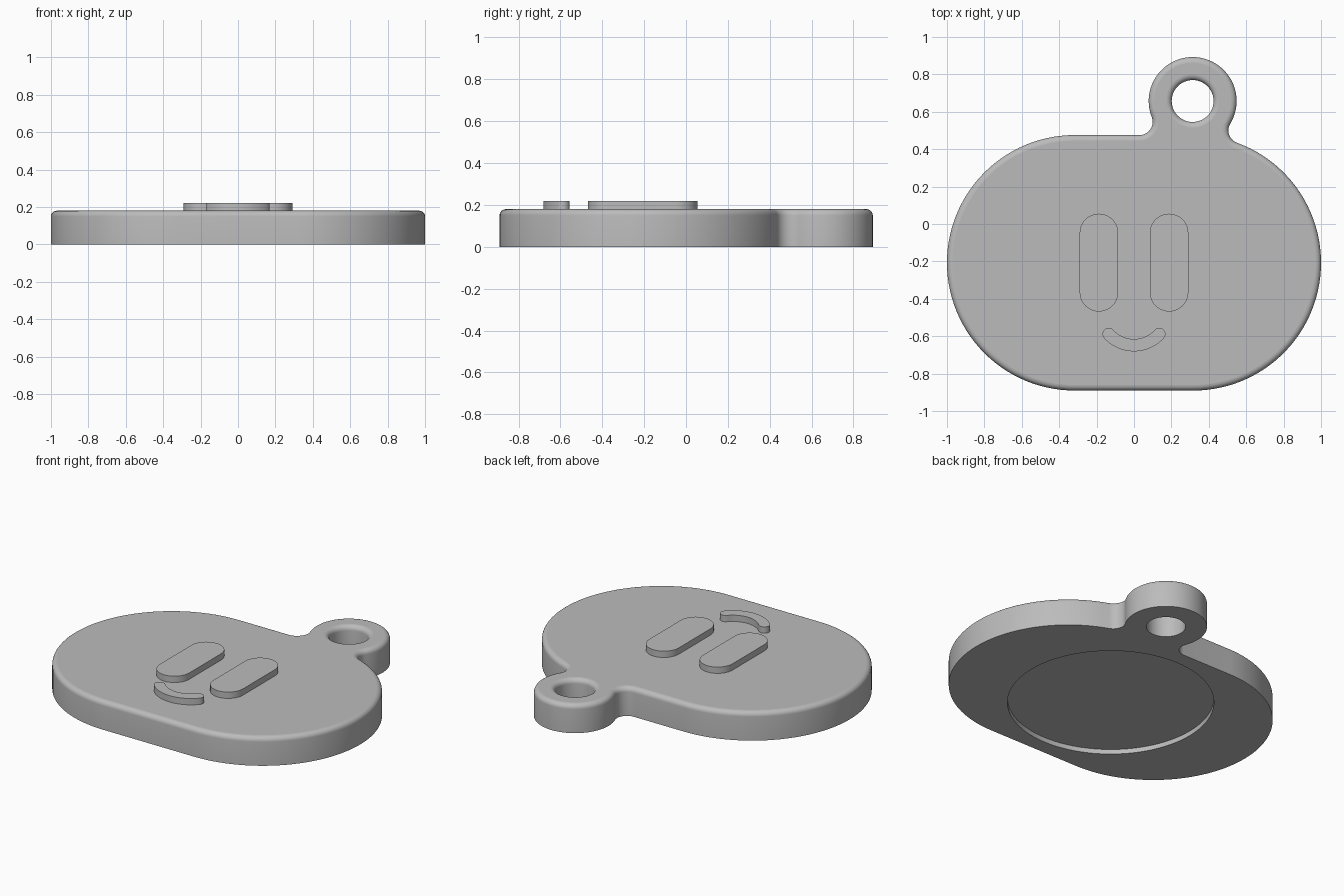
import bpy, bmesh
from math import sin, cos, pi, atan2, sqrt, tau
from mathutils import Vector

if "Cube" in bpy.data.objects:
    bpy.data.objects.remove(bpy.data.objects["Cube"], do_unlink=True)

grey = bpy.data.materials.new("light_grey")
grey.use_nodes = True
COLOUR = (0.5, 0.5, 0.5, 1)
grey.diffuse_color = COLOUR
grey.node_tree.nodes["Principled BSDF"].inputs["Base Color"].default_value = COLOUR


def arc(c, r, a0, a1, n):
    """Points along an arc from angle a0 to a1, ends included."""
    return [Vector((c[0] + r * cos(a0 + (a1 - a0) * i / n),
                    c[1] + r * sin(a0 + (a1 - a0) * i / n))) for i in range(n + 1)]


def circle(c, r, n):
    return arc(c, r, 0, tau, n)[:-1]


def angle(a, b):
    return atan2(b[1] - a[1], b[0] - a[0])


def loft(bm, levels):
    """Join equal outlines stacked at heights; return first and last edge rings."""
    rings = [[bm.verts.new((p.x, p.y, z)) for p in pts] for pts, z in levels]
    n = len(rings[0])
    for low, high in zip(rings, rings[1:]):
        for i in range(n):
            j = (i + 1) % n
            bm.faces.new((low[i], low[j], high[j], high[i])).smooth = True
    return [[bm.edges.get((r[i], r[(i + 1) % n])) for i in range(n)]
            for r in (rings[0], rings[-1])]


def cap(bm, *edge_rings):
    """Flat fill between edge rings, inner rings being holes."""
    edges = [e for ring in edge_rings for e in ring]
    made = bmesh.ops.triangle_fill(bm, use_beauty=True, use_dissolve=False, edges=edges)
    for f in made["geom"]:
        if isinstance(f, bmesh.types.BMFace):
            f.smooth = False


def finish(name, bm):
    bmesh.ops.recalc_face_normals(bm, faces=bm.faces)
    mesh = bpy.data.meshes.new(name)
    bm.to_mesh(mesh)
    bm.free()
    mesh.materials.append(grey)
    obj = bpy.data.objects.new(name, mesh)
    bpy.context.collection.objects.link(obj)


# Main dimensions
THICK, ROUND = 0.18, 0.03
BODY_X, BODY_Y, BODY_R = 0.317, -0.2075, 0.683
RING, RING_R, HOLE_R = Vector((0.3135, 0.6575)), 0.235, 0.112
FILLET = 0.07
left_c, right_c = Vector((-BODY_X, BODY_Y)), Vector((BODY_X, BODY_Y))

# Fillet centres: one touches the straight edge, the other the right-hand arc
fy = BODY_Y + BODY_R + FILLET
fillet_l = Vector((RING.x - sqrt((RING_R + FILLET) ** 2 - (RING.y - fy) ** 2), fy))
gap = RING - right_c
d = gap.length
a = ((BODY_R + FILLET) ** 2 - (RING_R + FILLET) ** 2 + d * d) / (2 * d)
h = sqrt((BODY_R + FILLET) ** 2 - a * a)
u = gap / d
fillet_r = right_c + u * a + Vector((u.y, -u.x)) * h


def outline(inset):
    """Tag outline with hanging ring, drawn anticlockwise and shrunk by inset."""
    r, f = BODY_R - inset, FILLET + inset
    a_body = angle(right_c, fillet_r)
    a_end = angle(fillet_r, RING)
    pts = arc(left_c, r, pi / 2, 3 * pi / 2, 56)
    pts += arc(right_c, r, -pi / 2, a_body, 48)
    pts += arc(fillet_r, f, a_body + pi, a_end, 10)[1:]
    pts += arc(RING, RING_R - inset, a_end - pi, angle(RING, fillet_l) + (tau if angle(RING, fillet_l) < 0 else 0), 48)[1:]
    pts += arc(fillet_l, f, angle(fillet_l, RING), -pi / 2, 10)[1:]
    return pts


# Tag body: rounded top edges, through hole and shallow round recess below
STEPS = 6
edge = [(0, 0)] + [(ROUND * (1 - cos(t)), THICK - ROUND + ROUND * sin(t))
                   for t in (pi / 2 * i / STEPS for i in range(STEPS + 1))]
bm = bmesh.new()
outer_low, outer_high = loft(bm, [(outline(i), z) for i, z in edge])
hole_low, hole_high = loft(bm, [(circle(RING, HOLE_R + i, 48), z) for i, z in edge])
recess = circle((0, BODY_Y), 0.59, 96)
recess_low, recess_high = loft(bm, [(recess, 0), (recess, 0.03)])
cap(bm, outer_high, hole_high)
cap(bm, outer_low, hole_low, recess_low)
cap(bm, recess_high)
finish("tag_body", bm)


def raised(name, pts):
    """Raised flat detail on the top face."""
    bm = bmesh.new()
    low, high = loft(bm, [(pts, THICK - 0.01), (pts, THICK + 0.04)])
    cap(bm, low)
    cap(bm, high)
    finish(name, bm)


# Eyes
EYE_X, EYE_R, EYE_TOP, EYE_LOW = 0.1875, 0.103, 0.055, -0.468
for name, side in (("left_eye", 1), ("right_eye", -1)):
    x = side * EYE_X
    raised(name, arc((x, EYE_TOP - EYE_R), EYE_R, 0, pi, 20)
           + arc((x, EYE_LOW + EYE_R), EYE_R, pi, tau, 20))

# Smiling mouth: a curved band with round ends
MID, HALF = 0.183, 0.033
mouth_c, spread = Vector((0, -0.465)), 0.83
start, end = -pi / 2 - spread, -pi / 2 + spread
tip_l, tip_r = arc(mouth_c, MID, start, end, 1)
raised("mouth", arc(mouth_c, MID + HALF, start, end, 24)
       + arc(tip_r, HALF, end, end + pi, 10)[1:]
       + arc(mouth_c, MID - HALF, end, start, 24)[1:]
       + arc(tip_l, HALF, start + pi, start + tau, 10)[1:-1])
